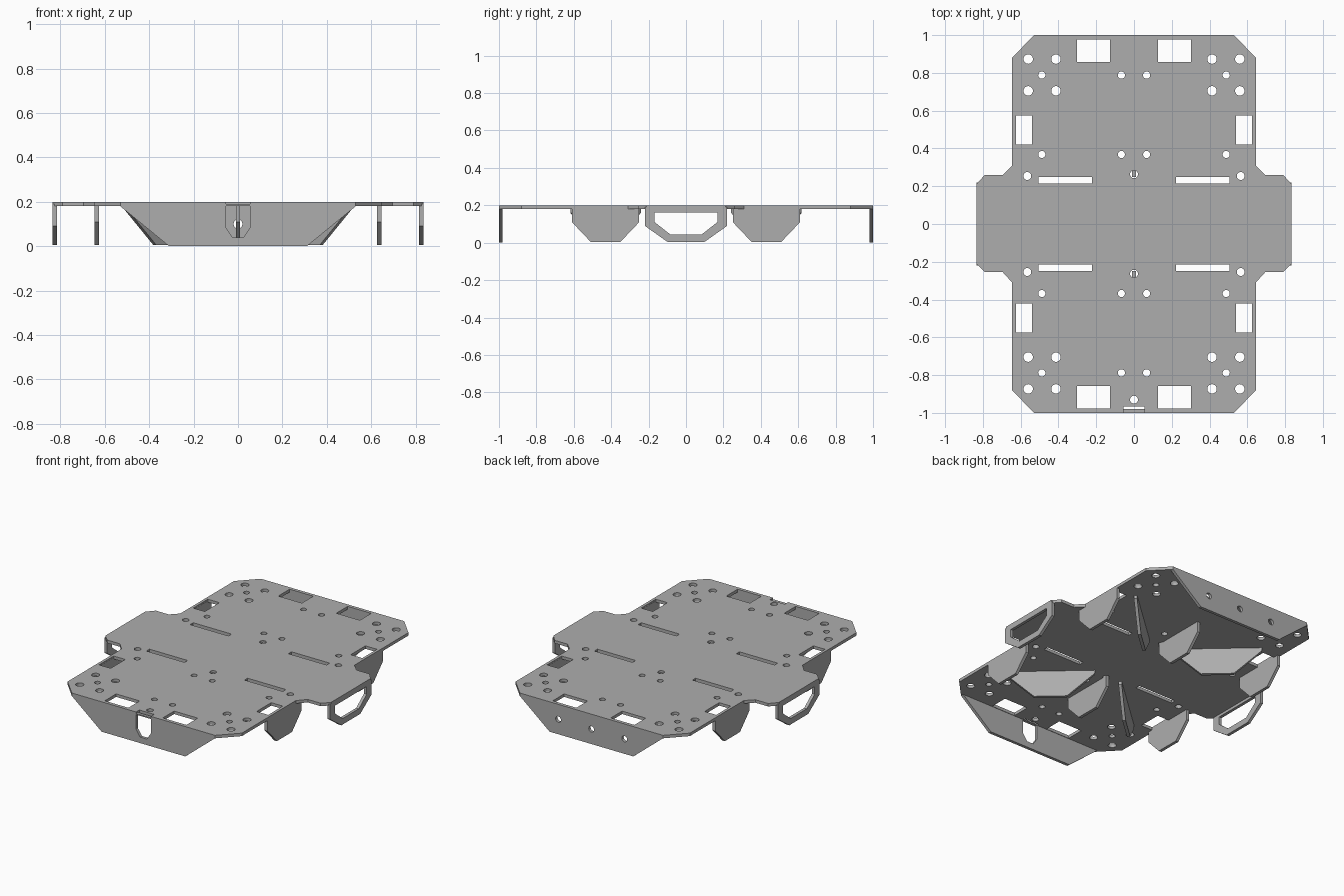
import bpy
import bmesh
from math import radians, sin, cos, pi

cube = bpy.data.objects.get("Cube")
if cube:
    bpy.data.objects.remove(cube, do_unlink=True)

THICK = 0.02
TOP = 0.2

steel = bpy.data.materials.new("grey_sheet_metal")
steel.use_nodes = True
colour = (0.42, 0.42, 0.42, 1)
steel.diffuse_color = colour
steel.node_tree.nodes["Principled BSDF"].inputs["Base Color"].default_value = colour


def circle(x, y, r, n=20):
    return [(x + r * cos(2 * pi * i / n), y + r * sin(2 * pi * i / n)) for i in range(n)]


def rect(x0, x1, y0, y1):
    return [(x0, y0), (x1, y0), (x1, y1), (x0, y1)]


def mirrored(half):
    """Close a right-hand half outline with its mirror image."""
    return half + [(-x, y) for x, y in reversed(half)]


def sheet(name, outlines, location, turn=None):
    """Flat sheet from an outline and holes; turn stands it up, facing that angle."""
    curve = bpy.data.curves.new(name, 'CURVE')
    curve.dimensions = '2D'
    curve.fill_mode = 'BOTH'
    curve.extrude = THICK / 2
    for points in outlines:
        spline = curve.splines.new('POLY')
        spline.points.add(len(points) - 1)
        for p, (x, y) in zip(spline.points, points):
            p.co = (x, y, 0, 1)
        spline.use_cyclic_u = True
    temp = bpy.data.objects.new(name + "_curve", curve)
    bpy.context.collection.objects.link(temp)
    graph = bpy.context.evaluated_depsgraph_get()
    mesh = bpy.data.meshes.new_from_object(temp.evaluated_get(graph))
    bpy.data.objects.remove(temp, do_unlink=True)
    bm = bmesh.new()
    bm.from_mesh(mesh)
    bmesh.ops.remove_doubles(bm, verts=bm.verts, dist=0.0001)
    bmesh.ops.recalc_face_normals(bm, faces=bm.faces)
    for f in bm.faces:
        f.smooth = False
    bm.to_mesh(mesh)
    bm.free()
    mesh.materials.clear()
    mesh.materials.append(steel)
    obj = bpy.data.objects.new(name, mesh)
    obj.location = location
    if turn is not None:
        obj.rotation_euler = (radians(90), 0, radians(turn))
    bpy.context.collection.objects.link(obj)
    return obj


# Deck outline, with a small notch in the middle of the front edge
deck = mirrored([(0.055, -0.965), (0.055, -1), (0.53, -1), (0.645, -0.88),
                 (0.645, -0.31), (0.695, -0.255), (0.79, -0.255), (0.835, -0.21),
                 (0.835, 0.21), (0.79, 0.26), (0.695, 0.26), (0.645, 0.31),
                 (0.645, 0.88), (0.53, 1)])
holes = [circle(0, -0.93, 0.021)]
for sy in (-1, 1):
    holes.append(circle(0, sy * 0.263, 0.021))
    for sx in (-1, 1):
        # Windows and strap slots
        for x0, x1, y0, y1 in ((0.127, 0.302, 0.857, 0.977),
                               (0.54, 0.626, 0.42, 0.575),
                               (0.222, 0.505, 0.215, 0.248)):
            holes.append(rect(sx * x0, sx * x1, sy * y0, sy * y1))
        # Corner bolt holes
        for x in (0.413, 0.56):
            for y in (0.705, 0.873):
                holes.append(circle(sx * x, sy * y, 0.025))
        # Square bolt patterns
        for x in (0.067, 0.488):
            for y in (0.368, 0.788):
                holes.append(circle(sx * x, sy * y, 0.019))
        holes.append(circle(sx * 0.565, sy * 0.254, 0.021))
sheet("deck", [deck] + holes, (0, 0, TOP - THICK / 2))

# End flanges: a notched one in front, a drilled one behind
front = mirrored([(0.02, 0.04), (0.055, 0.08), (0.055, TOP), (0.53, TOP),
                  (0.53, 0.18), (0.31, 0), (0, 0)])
front = [p for i, p in enumerate(front) if i != 7]
slot = mirrored([(0.025, 0.04), (0.055, 0.085), (0.055, 0.182)])
skirt = mirrored([(0.31, 0), (0.53, 0.18), (0.53, 0.19)])
sheet("front_flange", [skirt, slot], (0, -1 + THICK / 2, 0), 0)
sheet("back_flange", [skirt] + [circle(x, 0.1, 0.02) for x in (-0.245, 0, 0.245)],
      (0, 1 - THICK / 2, 0), 0)

# Hanging tabs and ribs
tab = mirrored([(0.08, 0.005), (0.18, 0.11), (0.18, 0.19)])
gusset = mirrored([(0.1, 0.005), (0.27, 0.16), (0.27, 0.19)])
handle = mirrored([(0.1, 0.005), (0.22, 0.09), (0.22, 0.19)])
window = mirrored([(0.085, 0.045), (0.168, 0.11), (0.168, 0.162)])
for sx, side in ((1, "left"), (-1, "right")):
    sheet(side + "_handle", [handle, window], (sx * (0.835 - THICK / 2), 0, 0), 90)
    for sy, end in ((-1, "front"), (1, "back")):
        sheet(f"{end}_{side}_tab", [tab], (sx * (0.645 - THICK / 2), sy * 0.43, 0), 90)
        sheet(f"{end}_{side}_gusset", [gusset], (sx * 0.3, sy * 0.43, 0), sx * sy * 42)
for sy, end in ((-1, "front"), (1, "back")):
    sheet(end + "_centre_rib", [tab], (0, sy * 0.43, 0), 90)
